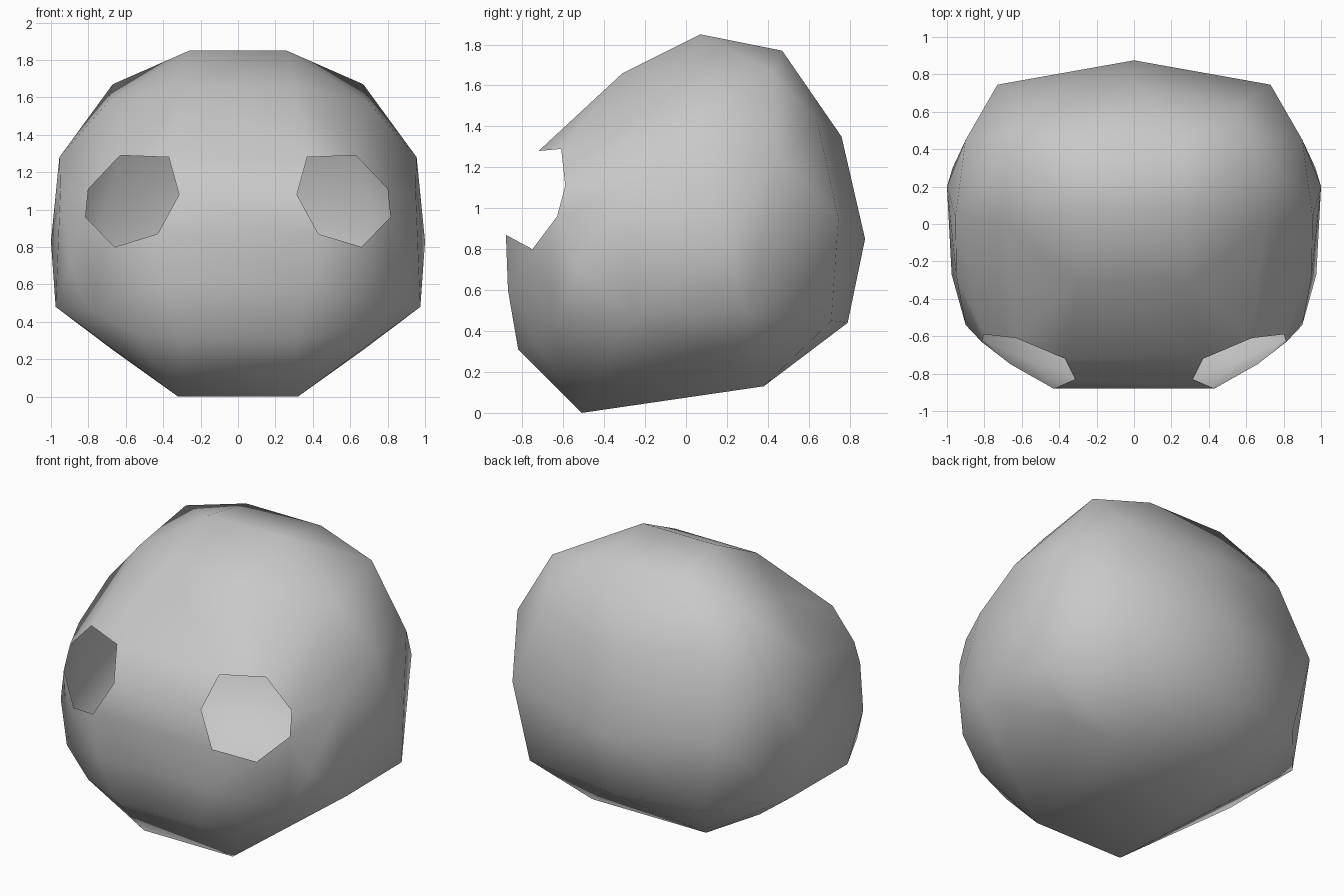
import bpy
import bmesh
from mathutils import Vector

default_cube = bpy.data.objects.get("Cube")
if default_cube:
    bpy.data.objects.remove(default_cube, do_unlink=True)


def make_material(name, colour):
    material = bpy.data.materials.new(name)
    material.use_nodes = True
    material.diffuse_color = colour
    material.node_tree.nodes["Principled BSDF"].inputs["Base Color"].default_value = colour
    return material


# Left half of the shell, grouped by region; the right half is mirrored
eye_rim = [(.37, -.72, 1.28), (.63, -.61, 1.29), (.8, -.59, 1.11), (.815, -.63, .96),
           (.66, -.75, .8), (.43, -.88, .87), (.315, -.83, 1.08)]
crown = [(.26, .07, 1.85), (.27, .47, 1.77), (.295, -.31, 1.66),
         (.67, .42, 1.67), (.7, 0, 1.57)]
cheek_and_chin = [(.4, -.87, .6), (.3, -.82, .31), (.57, -.73, .35),
                  (.8, -.62, .47), (.9, -.54, .71), (.32, -.51, 0)]
side = [(.95, -.28, 1.1), (.955, .04, 1.28), (.9, .45, 1.26),
        (1, .2, .83), (.975, -.27, .48), (.97, .3, .48)]
back = [(.58, .64, 1.43), (.73, .745, .95), (.63, .71, .45)]
back_ridge = [(0, .76, 1.35), (0, .875, .85), (0, .79, .44)]
underside = [(.41, .38, .13), (.67, .2, .25)]


def build_head_shell():
    bm = bmesh.new()
    rims = {1: set(), -1: set()}

    # Mirrored control points
    for sign in (1, -1):
        for point in eye_rim:
            x, y, z = point
            rims[sign].add(bm.verts.new(Vector((sign * x, y, z))))
        for x, y, z in crown + cheek_and_chin + side + back + underside:
            bm.verts.new(Vector((sign * x, y, z)))
    for point in back_ridge:
        bm.verts.new(Vector(point))

    # Faceted skin over the points
    bmesh.ops.convex_hull(bm, input=list(bm.verts))
    bmesh.ops.recalc_face_normals(bm, faces=list(bm.faces))

    # Eye openings: remove every face lying wholly inside one rim
    openings = [face for face in bm.faces
                if any(all(v in rim for v in face.verts) for rim in rims.values())]
    bmesh.ops.delete(bm, geom=openings, context='FACES_ONLY')
    bmesh.ops.delete(bm, geom=[e for e in bm.edges if not e.link_faces], context='EDGES')
    bmesh.ops.delete(bm, geom=[v for v in bm.verts if not v.link_faces], context='VERTS')

    for face in bm.faces:
        face.smooth = True

    mesh = bpy.data.meshes.new("head_shell")
    bm.to_mesh(mesh)
    bm.free()
    mesh.materials.append(make_material("plain_grey", (.58, .58, .58, 1)))
    shell = bpy.data.objects.new("head_shell", mesh)
    bpy.context.collection.objects.link(shell)
    return shell


build_head_shell()
